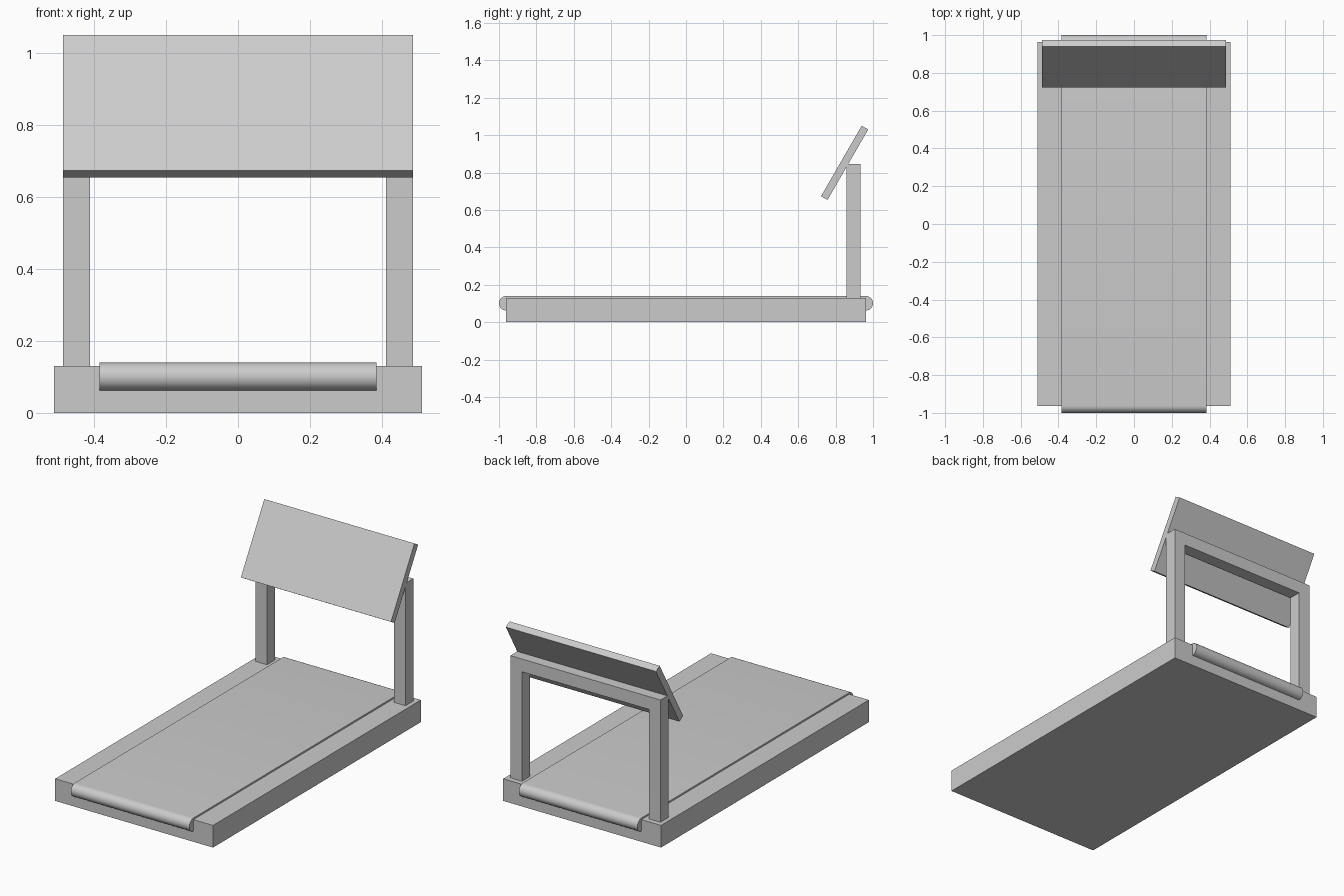
import bpy, bmesh, math
from mathutils import Matrix, Vector

if "Cube" in bpy.data.objects:
    bpy.data.objects.remove(bpy.data.objects["Cube"])


def finish(name, bm):
    bmesh.ops.recalc_face_normals(bm, faces=bm.faces)
    me = bpy.data.meshes.new(name)
    bm.to_mesh(me)
    bm.free()
    ob = bpy.data.objects.new(name, me)
    bpy.context.collection.objects.link(ob)
    return ob


def box(name, size, centre, tilt=0.0):
    bm = bmesh.new()
    m = (Matrix.Translation(centre) @ Matrix.Rotation(tilt, 4, 'X')
         @ Matrix.Diagonal((*size, 1)))
    bmesh.ops.create_cube(bm, size=1, matrix=m)
    return finish(name, bm)


def extrude(name, points, offset):
    bm = bmesh.new()
    face = bm.faces.new([bm.verts.new(p) for p in points])
    res = bmesh.ops.extrude_face_region(bm, geom=[face], use_keep_orig=True)
    verts = [g for g in res['geom'] if isinstance(g, bmesh.types.BMVert)]
    bmesh.ops.translate(bm, verts=verts, vec=Vector(offset))
    return finish(name, bm)


# Deck
box("deck_base", (1.024, 1.926, 0.13), (0, 0, 0.065))

# Running belt: stadium profile wrapped over two end rollers
R, CY, CZ, N = 0.0385, 0.9615, 0.101, 16
profile = []
for side in (1, -1):
    for i in range(N + 1):
        a = side * math.pi / 2 - math.pi * i / N
        profile.append((-0.385, side * CY + R * math.cos(a), CZ + R * math.sin(a)))
belt = extrude("running_belt", profile, (0.77, 0, 0))
bpy.context.view_layer.objects.active = belt
belt.select_set(True)
bpy.ops.object.shade_smooth_by_angle(angle=math.radians(30))

# Upright frame: one inverted U
W, T, Z0, Z1, Y = 0.487, 0.075, 0.13, 0.847, 0.857
outline = [(-W, Z0), (-W, Z1), (W, Z1), (W, Z0),
           (W - T, Z0), (W - T, Z1 - T), (T - W, Z1 - T), (T - W, Z0)]
extrude("upright_frame", [(x, Y, z) for x, z in outline], (0, 0.075, 0))

# Tilted console panel
box("console_panel", (0.974, 0.435, 0.04), (0, 0.848, 0.852), math.radians(60))
